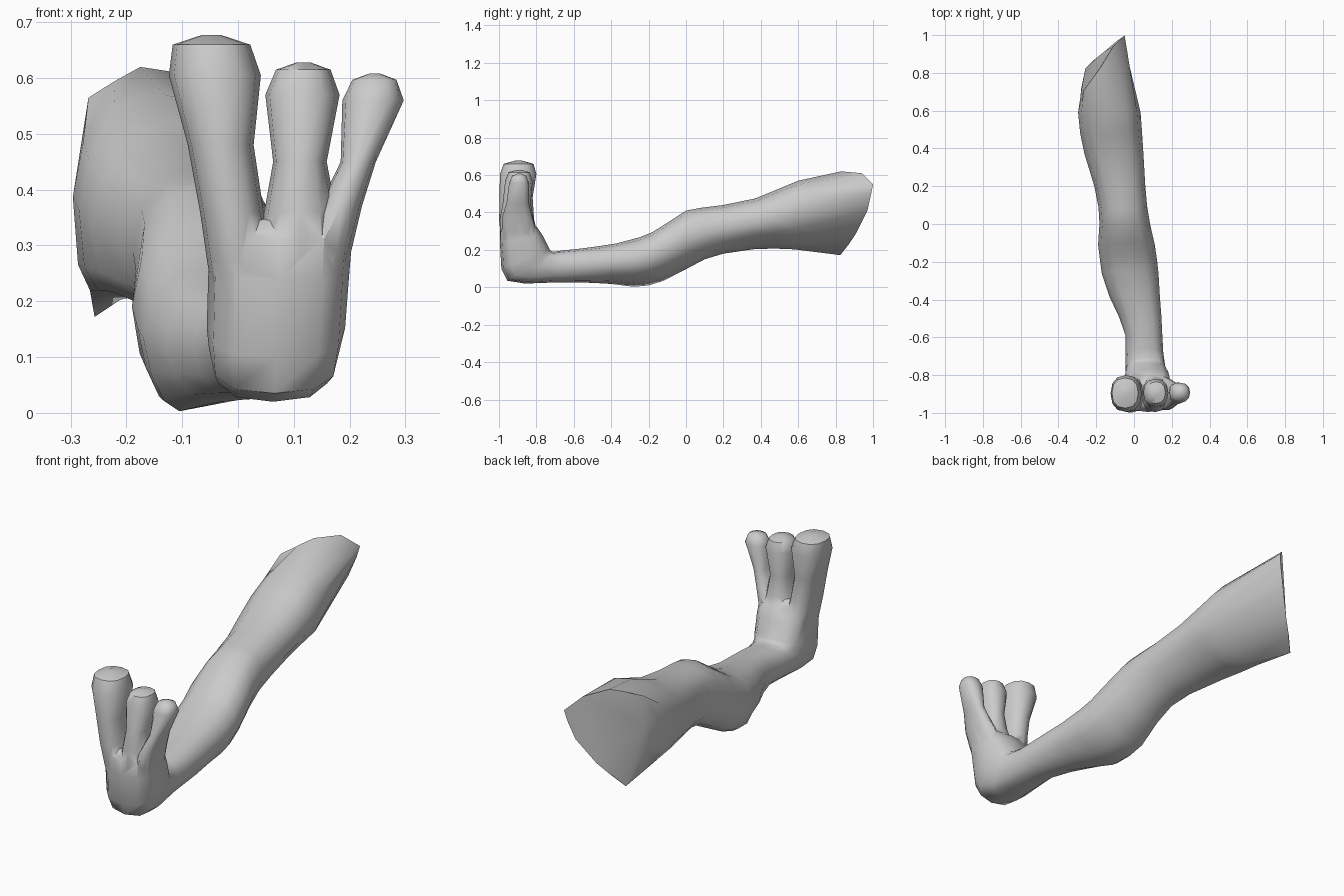
import bpy, bmesh, math


def oval(x0, x1, yt, zt, yb, zb, skew=0.0, left=.85, right=.85, top=.85, n=12):
    """Ring spanning x0..x1 with top and bottom points in the YZ plane.
    left/right/top set how square (<1) or pointed (>1) those quarters are;
    skew slides the underside sideways."""
    pts = []
    for i in range(n):
        a = 2 * math.pi * i / n
        c, s = math.cos(a), math.sin(a)
        p = top if s > -1e-6 else (right if c > 0 else left)
        c, s = (math.copysign(abs(v) ** p, v) if abs(v) > 1e-6 else 0 for v in (c, s))
        t = (s + 1) / 2
        x = (x0 + x1) / 2 + c * (x1 - x0) / 2 + skew * min(s, 0) * (1 - abs(c))
        pts.append((x, yb + (yt - yb) * t, zb + (zt - zb) * t))
    return pts


def loft(name, rings):
    bm = bmesh.new()
    vs = [[bm.verts.new(p) for p in r] for r in rings]
    for a, b in zip(vs, vs[1:]):
        for i in range(len(a)):
            j = (i + 1) % len(a)
            bm.faces.new((a[i], a[j], b[j], b[i]))
    bm.faces.new(vs[0])
    bm.faces.new(vs[-1][::-1])
    bmesh.ops.recalc_face_normals(bm, faces=bm.faces)
    me = bpy.data.meshes.new(name)
    bm.to_mesh(me)
    bm.free()
    ob = bpy.data.objects.new(name, me)
    bpy.context.collection.objects.link(ob)
    return ob


# Oblique cut at the thigh end, with its pointed lower tip
rings = [[(-.06, .99, .50), (-.05, 1.0, .55), (-.11, .94, .61), (-.175, .83, .62),
          (-.22, .77, .595), (-.268, .705, .565), (-.279, .705, .43), (-.281, .71, .31),
          (-.257, .825, .172), (-.21, .87, .23), (-.16, .91, .29), (-.09, .97, .41)]]

# Thigh, knee and calf: x0, x1, top y, top z, bottom y, bottom z, skew, left, right
leg = [
    (-.296, .035, .60, .57, .58, .203, .08, .6, 1.3),
    (-.285, .043, .48, .52, .48, .207, .07, .6, 1.3),
    (-.262, .05, .37, .475, .37, .205, .06, .65, 1.3),
    (-.21, .06, .20, .44, .20, .18, .04, .75, 1.2),
    (-.188, .07, .08, .425, .10, .15, .03, .8, 1.2),
    (-.183, .085, 0, .41, 0, .097, .04, .85, 1.2),
    (-.19, .11, -.10, .345, -.12, .035, .07, .9, 1.2),
    (-.180, .122, -.18, .295, -.20, .01, .085, 1, 1.2),
    (-.170, .130, -.25, .267, -.28, .003, .085, 1, 1.2),
    (-.13, .137, -.37, .235, -.40, .018, .05, 1, 1.1),
    (-.08, .145, -.48, .218, -.50, .024, .02, .9, 1),
    (-.045, .15, -.58, .205, -.60, .026, 0, .85, .95),
    (-.045, .155, -.66, .197, -.70, .026, 0, .8, .85),
]
# Heel bend and sole, turning upright, closed by a low dome between the toes
foot = [
    (-.045, .17, -.71, .19, -.86, .02),
    (-.052, .182, -.72, .195, -.955, .035),
    (-.056, .192, -.73, .205, -.987, .10),
    (-.053, .20, -.765, .275, -.995, .24),
    (-.060, .205, -.795, .32, -.995, .31),
    (-.03, .19, -.84, .352, -.965, .345),
]
rings += [oval(*r) for r in leg]
rings += [oval(*r, left=.7, right=.7, top=.7) for r in foot]
body = loft("leg_and_foot", rings)

# Toes, with bases sunk inside the foot: x0, x1, y0, y1, z
toes = {
    "big_toe": [(-.03, .06, -.96, -.82, .12), (-.055, .065, -.990, -.79, .27),
                (-.068, .046, -.999, -.812, .36), (-.09, .028, -.997, -.82, .48),
                (-.124, .041, -.995, -.80, .605), (-.117, .022, -.975, -.815, .66),
                (-.065, -.03, -.915, -.875, .677)],
    "middle_toe": [(.02, .16, -.96, -.82, .12), (.025, .19, -.992, -.79, .28),
                   (.047, .176, -.996, -.815, .36), (.063, .159, -.98, -.83, .45),
                   (.049, .182, -.967, -.82, .57), (.068, .166, -.95, -.835, .615),
                   (.105, .13, -.905, -.88, .628)],
    "small_toe": [(.08, .16, -.95, -.82, .12), (.09, .203, -.985, -.80, .29),
                  (.145, .222, -.985, -.82, .37), (.184, .247, -.96, -.84, .45),
                  (.187, .297, -.945, -.84, .56), (.205, .284, -.93, -.855, .597),
                  (.235, .255, -.90, -.88, .608)],
}
for name, rows in toes.items():
    toe = loft(name, [oval(x0, x1, y1, z, y0, z) for x0, x1, y0, y1, z in rows])
    toe.hide_render = True
    bpy.context.view_layer.objects.active = body
    m = body.modifiers.new("join_" + name, 'BOOLEAN')
    m.operation, m.solver, m.object = 'UNION', 'EXACT', toe
    bpy.ops.object.modifier_apply(modifier=m.name)
    bpy.data.objects.remove(toe)

bpy.ops.object.select_all(action='DESELECT')
body.select_set(True)
bpy.context.view_layer.objects.active = body
bpy.ops.object.shade_smooth_by_angle(angle=math.radians(50))
